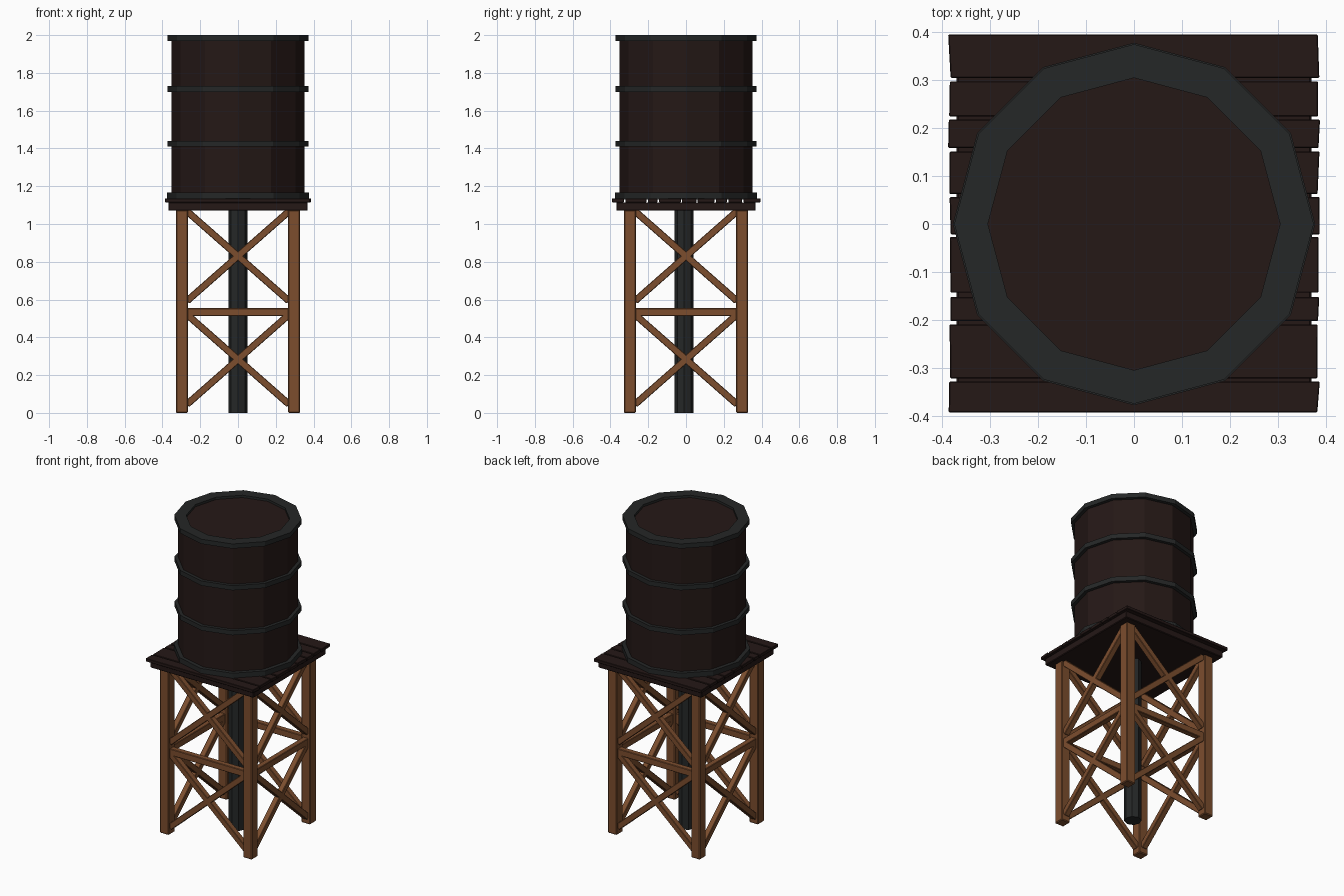
import bpy, bmesh, math, random
from mathutils import Matrix, Vector

if "Cube" in bpy.data.objects:
    bpy.data.objects.remove(bpy.data.objects["Cube"])

random.seed(4)


def material(name, rgb):
    m = bpy.data.materials.new(name)
    m.diffuse_color = (*rgb, 1)
    m.use_nodes = True
    m.node_tree.nodes["Principled BSDF"].inputs["Base Color"].default_value = m.diffuse_color
    return m


DARK = material("dark_wood", (0.018, 0.009, 0.008))
IRON = material("iron", (0.018, 0.020, 0.020))
WOOD = material("frame_wood", (0.20, 0.075, 0.027))


def finish(name, bm, mat, bevel=0):
    bmesh.ops.recalc_face_normals(bm, faces=bm.faces)
    me = bpy.data.meshes.new(name)
    bm.to_mesh(me)
    bm.free()
    me.materials.append(mat)
    ob = bpy.data.objects.new(name, me)
    bpy.context.collection.objects.link(ob)
    if bevel:
        mod = ob.modifiers.new("bevel", 'BEVEL')
        mod.width, mod.segments = bevel, 1
    return ob


def box(name, centre, size, mat, bevel=0, rot=None, jitter=0):
    bm = bmesh.new()
    bmesh.ops.create_cube(bm, size=1, matrix=Matrix.Diagonal((*size, 1)))
    if jitter:  # ragged sawn ends
        ends = {}
        for v in bm.verts:
            key = (v.co.x > 0, v.co.y > 0)
            v.co.x += ends.setdefault(key, random.uniform(-jitter, jitter))
    bm.transform(Matrix.Translation(centre) @ (rot or Matrix()))
    return finish(name, bm, mat, bevel)


def cylinder(name, r, z0, z1, sides, mat, y=0):
    bm = bmesh.new()
    bmesh.ops.create_cone(bm, cap_ends=True, segments=sides, radius1=r, radius2=r,
                          depth=z1 - z0, matrix=Matrix.Translation((0, y, (z0 + z1) / 2)))
    return finish(name, bm, mat)


def ring(name, r_in, r_out, z0, z1, mat, sides=12):
    # rectangular profile swept around the tank
    bm = bmesh.new()
    loops = []
    for i in range(sides):
        a = math.tau * i / sides
        loops.append([bm.verts.new((r * math.cos(a), r * math.sin(a), z))
                      for r, z in ((r_in, z0), (r_out, z0), (r_out, z1), (r_in, z1))])
    for i in range(sides):
        p, q = loops[i], loops[(i + 1) % sides]
        for k in range(4):
            n = (k + 1) % 4
            bm.faces.new((p[k], p[n], q[n], q[k]))
    return finish(name, bm, mat)


# Tank and iron hoops
cylinder("tank", 0.352, 1.135, 1.985, 12, DARK)
ring("top_rim", 0.304, 0.374, 1.97, 2.0, IRON)
ring("upper_hoop", 0.34, 0.373, 1.70, 1.73, IRON)
ring("lower_hoop", 0.34, 0.373, 1.41, 1.44, IRON)
ring("base_hoop", 0.34, 0.377, 1.13, 1.167, IRON)

# Platform: solid base with uneven planks on top
box("platform_base", (0, 0, 1.093), (0.738, 0.738, 0.044), DARK, 0.004)
planks = [(-0.392, -0.328), (-0.321, -0.209), (-0.202, -0.152), (-0.143, -0.027),
          (-0.022, 0.056), (0.062, 0.151), (0.158, 0.217), (0.224, 0.297), (0.304, 0.394)]
for i, (y0, y1) in enumerate(planks):
    box(f"plank_{i + 1}", (0, (y0 + y1) / 2, 1.125), (0.768, y1 - y0, 0.02), DARK, 0.002, jitter=0.003)

# Central pipe
cylinder("pipe", 0.051, 0, 1.08, 8, IRON, y=-0.01)

# Legs
L = 0.297
for sx in (-1, 1):
    for sy in (-1, 1):
        box(f"leg_{'left' if sx < 0 else 'right'}_{'front' if sy < 0 else 'back'}",
            (sx * L, sy * L, 0.5375), (0.064, 0.064, 1.075), WOOD, 0.005)

# Bracing on each of the four sides
T = 0.037
for i, side in enumerate(("front", "right", "back", "left")):
    turn = Matrix.Rotation(i * math.pi / 2, 4, 'Z')
    box(f"{side}_crossbar", turn @ Vector((0, -L, 0.533)), (0.56, T, 0.042), WOOD, 0.003, rot=turn)
    for level, z in (("lower", 0.283), ("upper", 0.83)):
        for d, s in (("rising", -1), ("falling", 1)):
            tilt = Matrix.Rotation(s * math.atan2(0.475, 0.54), 4, 'Y')
            box(f"{side}_{level}_{d}_brace", turn @ Vector((0, -L, z)),
                (0.72, T, T), WOOD, 0.003, rot=turn @ tilt)
